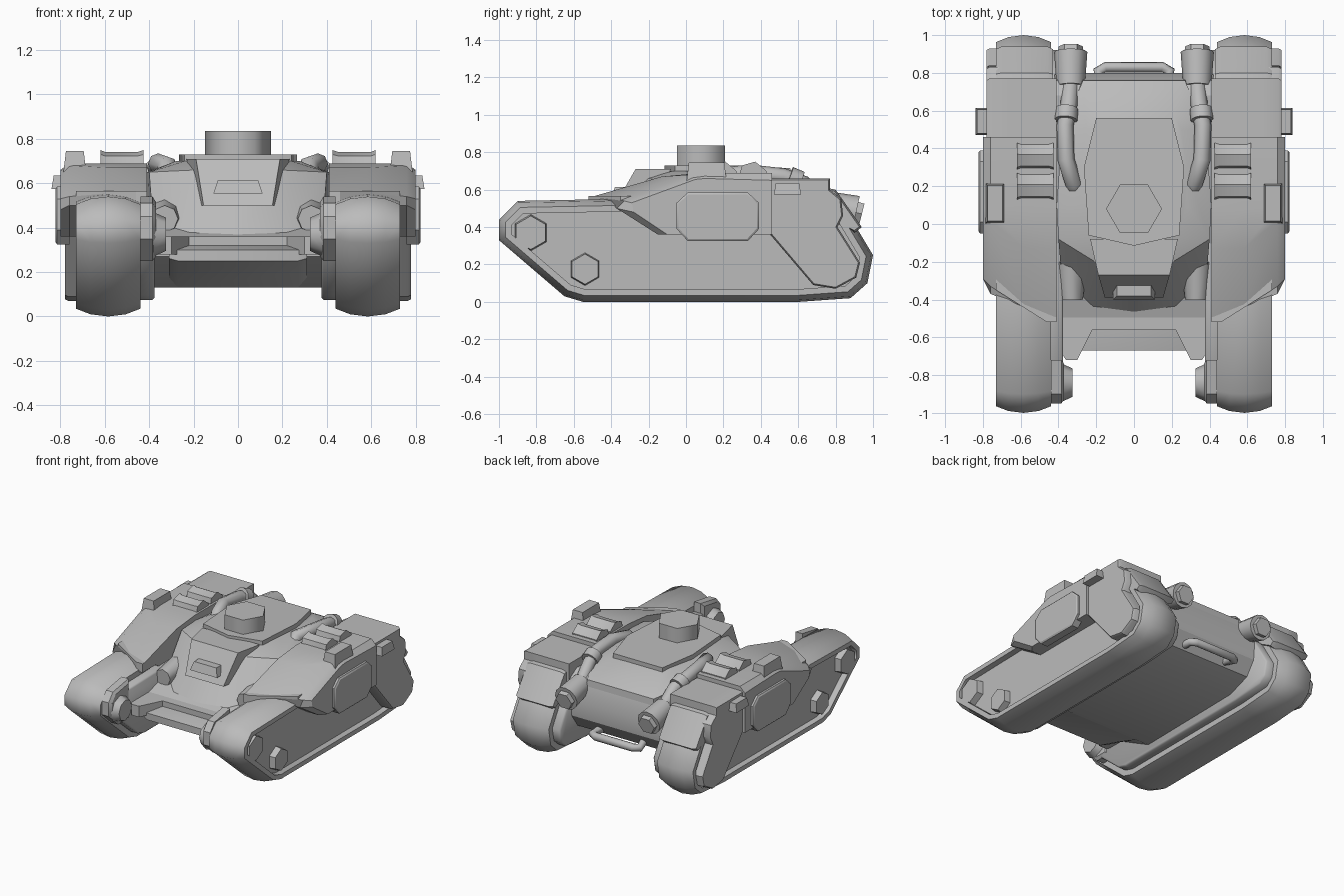
import bpy, bmesh, math
from mathutils import Vector

cube = bpy.data.objects.get("Cube")
if cube:
    bpy.data.objects.remove(cube)

grey = bpy.data.materials.new("plain grey")
grey.use_nodes = True
grey.diffuse_color = (0.5, 0.5, 0.5, 1)
grey.node_tree.nodes["Principled BSDF"].inputs["Base Color"].default_value = (0.5, 0.5, 0.5, 1)


def finish(name, data, mirror):
    ob = bpy.data.objects.new(name, data)
    bpy.context.collection.objects.link(ob)
    data.materials.append(grey)
    if mirror:
        ob.modifiers.new("Mirror", "MIRROR")
    return ob


def loft(name, rings, mirror=True, smooth=30):
    """Skin between closed rings with equal point counts and cap both ends."""
    bm = bmesh.new()
    rows = [[bm.verts.new(p) for p in ring] for ring in rings]
    n = len(rows[0])
    for a, b in zip(rows, rows[1:]):
        for i in range(n):
            bm.faces.new((a[i], a[(i + 1) % n], b[(i + 1) % n], b[i]))
    bm.faces.new(rows[0])
    bm.faces.new(rows[-1])
    bmesh.ops.recalc_face_normals(bm, faces=bm.faces)
    me = bpy.data.meshes.new(name)
    bm.to_mesh(me)
    bm.free()
    ob = finish(name, me, mirror)
    # Soft shading across shallow angles only
    bpy.ops.object.select_all(action="DESELECT")
    ob.select_set(True)
    bpy.context.view_layer.objects.active = ob
    bpy.ops.object.shade_smooth_by_angle(angle=math.radians(smooth))


def inset(profile, d):
    """Move every edge of a clockwise outline inwards by d."""
    out = []
    for i, p in enumerate(profile):
        p, a, b = Vector(p), Vector(profile[i - 1]), Vector(profile[(i + 1) % len(profile)])
        e, f = (p - a).normalized(), (b - p).normalized()
        n1, n2 = Vector((e.y, -e.x)), Vector((f.y, -f.x))
        out.append(p + (n1 + n2) * d / (1 + n1.dot(n2)))
    return out


def side_loft(name, profile, stations, mirror=True, smooth=30):
    """Side outline (y, z) swept along x; each station is (x, inset)."""
    loft(name, [[(x, p[0], p[1]) for p in inset(profile, d)] for x, d in stations], mirror, smooth)


def box(name, x, y, z, taper=0.0):
    def ring(h, t):
        return [(x[0] + t, y[0] + t, h), (x[1] - t, y[0] + t, h),
                (x[1] - t, y[1] - t, h), (x[0] + t, y[1] - t, h)]
    loft(name, [ring(z[0], 0), ring(z[1], taper)])


def rod(name, start, end, r0, r1, sides=6, turn=0.0, mirror=True, smooth=50):
    a, b = Vector(start), Vector(end)
    q = (b - a).to_track_quat("Z", "Y")
    rings = []
    for c, r in ((a, r0), (b, r1)):
        angles = [math.tau * i / sides + turn for i in range(sides)]
        rings.append([c + q @ Vector((r * math.cos(t), r * math.sin(t), 0)) for t in angles])
    loft(name, rings, mirror, smooth)


def pipe(name, points, radius, mirror):
    cu = bpy.data.curves.new(name, "CURVE")
    cu.dimensions = "3D"
    cu.bevel_depth = radius
    cu.bevel_resolution = 2
    cu.use_fill_caps = True
    sp = cu.splines.new("POLY")
    sp.points.add(len(points) - 1)
    for pt, co in zip(sp.points, points):
        pt.co = (*co, 1)
    finish(name, cu, mirror)


def symmetric(half):
    """Complete a half outline that starts on x = 0 at the front."""
    return half + [(-p[0], *p[1:]) for p in reversed(half) if p[0] > 0]


# Track units with a crowned tread, recessed outer panel and raised inner panel
track = [(-1, .33), (-1, .44), (-.9, .54), (-.4, .55), (.7, .58), (.85, .5), (1, .25),
         (.97, .1), (.88, .02), (.6, 0), (-.55, 0), (-.65, .03)]
side_loft("track", track, [(.375, .085), (.385, .075), (.44, .075), (.44, .035), (.505, .01), (.585, 0),
                           (.665, .01), (.73, .035), (.73, .068), (.685, .068)], smooth=60)
for i, (y, z, r) in enumerate([(-.83, .37, .1), (-.54, .175, .09)]):
    rod(f"outer_hub_{i}", (.67, y, z), (.73, y, z), r, r * .9, turn=math.pi / 2)
bracket = [(-.95, .35), (-.95, .45), (-.9, .51), (-.72, .54), (-.72, .25), (-.84, .25)]
side_loft("hub_bracket", bracket, [(.44, 0), (.385, 0), (.37, .02)])
rod("inner_hub", (.38, -.84, .37), (.325, -.84, .37), .1, .075, 8)

# Sponson armour over the tracks
lower = [(.46, .36), (-.15, .36), (-.37, .5)]
outer_lower = [(.46, .36), (-.1, .36), (-.28, .48)]
top = [(-.13, .67), (.08, .69), (.46, .69)]
sections = [(.41, [(-.51, .56)] + top + lower),
            (.58, [(-.44, .56)] + top + lower),
            (.76, [(-.33, .54), (.02, .68), (.1, .69), (.46, .69)] + lower),
            (.80, [(-.29, .53), (.05, .655), (.1, .66), (.46, .65)] + outer_lower)]
loft("sponson_armour", [[(x, *p) for p in prof] for x, prof in sections])
loft("front_fender", [[(.41, -.52, z), (.46, -.52, z), (.73, -.35, z), (.73, -.1, z), (.41, -.1, z)]
                      for z in (.5, .565)])
plate = [(-.05, .39), (-.05, .53), (.01, .585), (.33, .585), (.39, .53), (.39, .39), (.33, .325), (.01, .325)]
side_loft("side_plate", plate, [(.76, 0), (.815, 0), (.822, .01)])

# Rear armour
skirt = [(.45, .36), (.45, .66), (.77, .66), (.77, .6), (.83, .55), (.84, .46), (.81, .4),
         (.93, .21), (.91, .13), (.8, .07), (.68, .09)]
side_loft("rear_skirt", skirt, [(.67, 0), (.765, 0), (.78, .008)])
box("rear_deck_armour", (.41, .765), (.44, .77), (.4, .66))
side_loft("rear_track_guard", [(.7, .48), (.7, .62), (.8, .6), (.94, .4), (.9, .37)],
          [(.43, .01), (.46, 0), (.7, 0), (.73, .01)])
box("side_lug", (.74, .84), (.47, .615), (.575, .635), .01)

# Stowage blocks on the sponsons
for i, y in enumerate((.12, .28)):
    block = [(y, .66), (y + .02, .73), (y + .09, .75), (y + .15, .7), (y + .15, .66)]
    side_loft(f"stowage_block_{i}", block, [(.425, 0), (.45, .008), (.6, .008), (.62, 0)])
box("outer_block", (.68, .79), (0, .22), (.62, .745), .015)

# Central hull
hull = [(-.56, .27), (-.56, .34), (-.3, .42), (.2, .58), (.68, .6), (.76, .55), (.8, .42),
        (.79, .3), (.72, .2), (.55, .14), (-.3, .13)]
side_loft("hull", hull, [(-.42, 0), (.42, 0)], False)
deck = [(0, -.56), (.22, -.56), (.3, -.72), (.36, -.72), (.4, -.66), (.4, -.25), (.001, -.25)]
loft("front_deck", [[(*p, z) for p in symmetric(deck)] for z in (.28, .36)], False)
side_loft("front_lip", [(-.67, .25), (-.67, .3), (-.56, .32), (-.3, .33), (-.3, .13), (-.5, .2)],
          [(-.31, .015), (-.27, 0), (.27, 0), (.31, .015)], False)

# Faceted superstructure
base = [(0, -.48, .35), (.22, -.45, .36), (.38, -.32, .38), (.41, .1, .4), (.38, .5, .4), (.28, .78, .4)]
brow = [(0, -.23, .66), (.19, -.21, .66), (.4, -.08, .65), (.41, .1, .65), (.38, .5, .63), (.27, .76, .58)]
crown = [(0, -.12, .7), (.24, -.07, .7), (.28, .1, .7), (.28, .3, .7), (.25, .5, .695), (.21, .58, .68)]
loft("superstructure", [symmetric(r) for r in (base, brow, crown)], False)
roof = [(0, -.115), (.24, -.06), (.265, .3), (.2, .56)]
loft("roof_plate", [symmetric([(x, y, z - max(0, y - .3) * .06) for x, y in roof])
                    for z in (.67, .73)], False)
rod("cupola", (0, .08, .68), (0, .08, .835), .148, .148, mirror=False, smooth=62)

# Driver's visor
loft("visor", [[(-b, y, .5), (b, y, .5), (b * 1.22, y + .12, .71), (-b * 1.22, y + .12, .71)]
               for y, b in ((-.39, .155), (-.2, .19))], False)
loft("vision_slit", [[(-.11, y, .555), (.11, y, .555), (.09, y + .02, .615), (-.09, y + .02, .615)]
                     for y in (-.4, -.3)], False)
rod("cheek_mount", (.33, -.2, .45), (.33, -.4, .44), .08, .06, 8)

# Exhausts and rear handle
pipe("exhaust_pipe", [(.31, .18, .62), (.32, .22, .68), (.36, .34, .69), (.365, .52, .67),
                      (.345, .63, .63), (.335, .74, .53)], .045, True)
rod("pipe_collar", (.36, .55, .665), (.355, .61, .64), .06, .06, 12)
rod("exhaust_can", (.335, .73, .52), (.335, .91, .48), .075, .088, 12)
rod("exhaust_tip", (.335, .88, .485), (.335, .94, .47), .07, .065)
pipe("rear_handle", [(-.17, .72, .24), (-.19, .81, .22), (-.15, .83, .22), (.15, .83, .22),
                     (.19, .81, .22), (.17, .72, .24)], .028, False)
